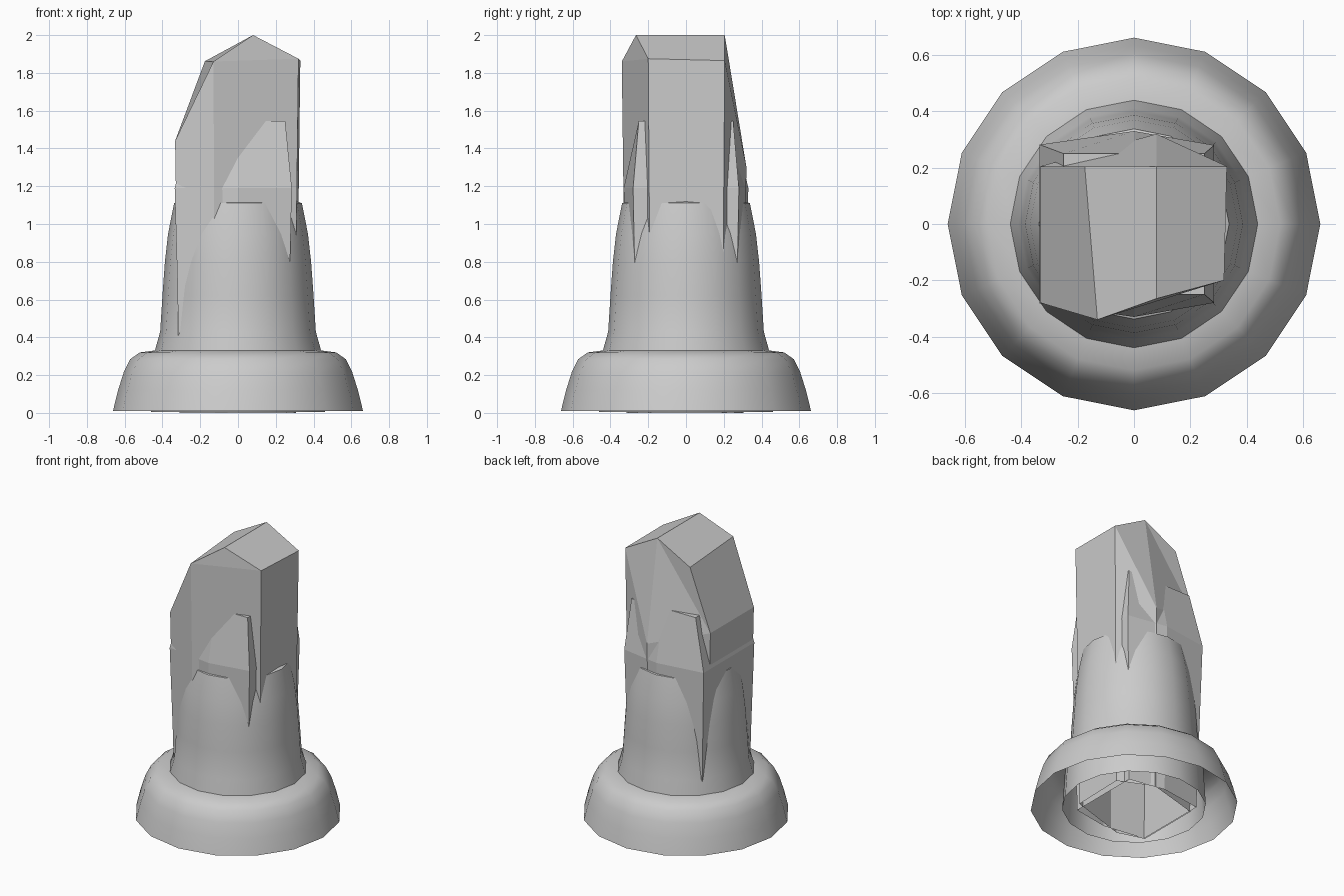
import bpy, bmesh
from math import cos, sin, pi, radians

if "Cube" in bpy.data.objects:
    bpy.data.objects.remove(bpy.data.objects["Cube"])


def make(name, verts, faces, smooth=False):
    me = bpy.data.meshes.new(name)
    me.from_pydata(verts, [], faces)
    bm = bmesh.new()
    bm.from_mesh(me)
    bmesh.ops.recalc_face_normals(bm, faces=bm.faces)
    bm.to_mesh(me)
    bm.free()
    ob = bpy.data.objects.new(name, me)
    bpy.context.collection.objects.link(ob)
    if smooth:
        bpy.ops.object.select_all(action='DESELECT')
        bpy.context.view_layer.objects.active = ob
        ob.select_set(True)
        bpy.ops.object.shade_smooth_by_angle(angle=radians(35))
    return ob


def bridge(a, b, n):
    return [(a + i, a + (i + 1) % n, b + (i + 1) % n, b + i) for i in range(n)]


def lathe(name, profile, n=16):
    verts = [(r * cos(2 * pi * i / n), r * sin(2 * pi * i / n), z)
             for r, z in profile for i in range(n)]
    faces = []
    for k in range(len(profile) - 1):
        faces += bridge(k * n, (k + 1) * n, n)
    return make(name, verts, faces, True)


# flared open skirt at the bottom
lathe("base_skirt", [(0.662, 0.01), (0.635, 0.12), (0.605, 0.215), (0.57, 0.285),
                     (0.52, 0.32), (0.43, 0.332)])

# tapering round column, open below
lathe("column", [(0.46, 0.005), (0.44, 0.33), (0.412, 0.43), (0.40, 0.62),
                 (0.387, 0.8), (0.37, 0.95), (0.338, 1.11), (0.30, 1.125)])

# short outer crystal: tapered lower part, shoulder, flat top
shoulder = [(-0.335, -0.282), (0, -0.33), (0.285, -0.28),
            (0.285, 0.28), (0, 0.33), (-0.335, 0.282)]
top = [(-0.25, -0.25), (0, -0.25), (0.25, -0.25),
       (0.25, 0.25), (0, 0.25), (-0.25, 0.25)]
verts = [(x * 0.9, y * 0.92, 0.0) for x, y in shoulder]
verts += [(x, y, 1.19) for x, y in shoulder]
verts += [(x, y, 1.545) for x, y in top]
make("outer_crystal", verts,
     bridge(0, 6, 6) + bridge(6, 12, 6) + [tuple(range(12, 18))])

# tall inner crystal with ridged tip
plan = [(-0.13, -0.34), (0.32, -0.2), (0.33, 0.205),
        (0.08, 0.32), (-0.333, 0.205), (-0.333, -0.28)]
heights = [1.86, 1.875, 1.865, 1.3, 1.44, 1.44]
verts = [(x * 0.93, y * 0.93, 0.0) for x, y in plan]
verts += [(x, y, h) for (x, y), h in zip(plan, heights)]
verts += [(0.08, -0.265, 2.0), (0.08, 0.205, 2.0), (-0.175, 0.205, 1.862)]
make("tall_crystal", verts, bridge(0, 6, 6) + [
    (6, 7, 12),            # front tip
    (7, 8, 13, 12),        # right roof
    (8, 9, 13),            # back right
    (9, 10, 13),           # back left
    (10, 14, 13),          # back upper left
    (6, 12, 13, 14),       # left roof
    (6, 14, 10, 11),       # left slanted facet
])
